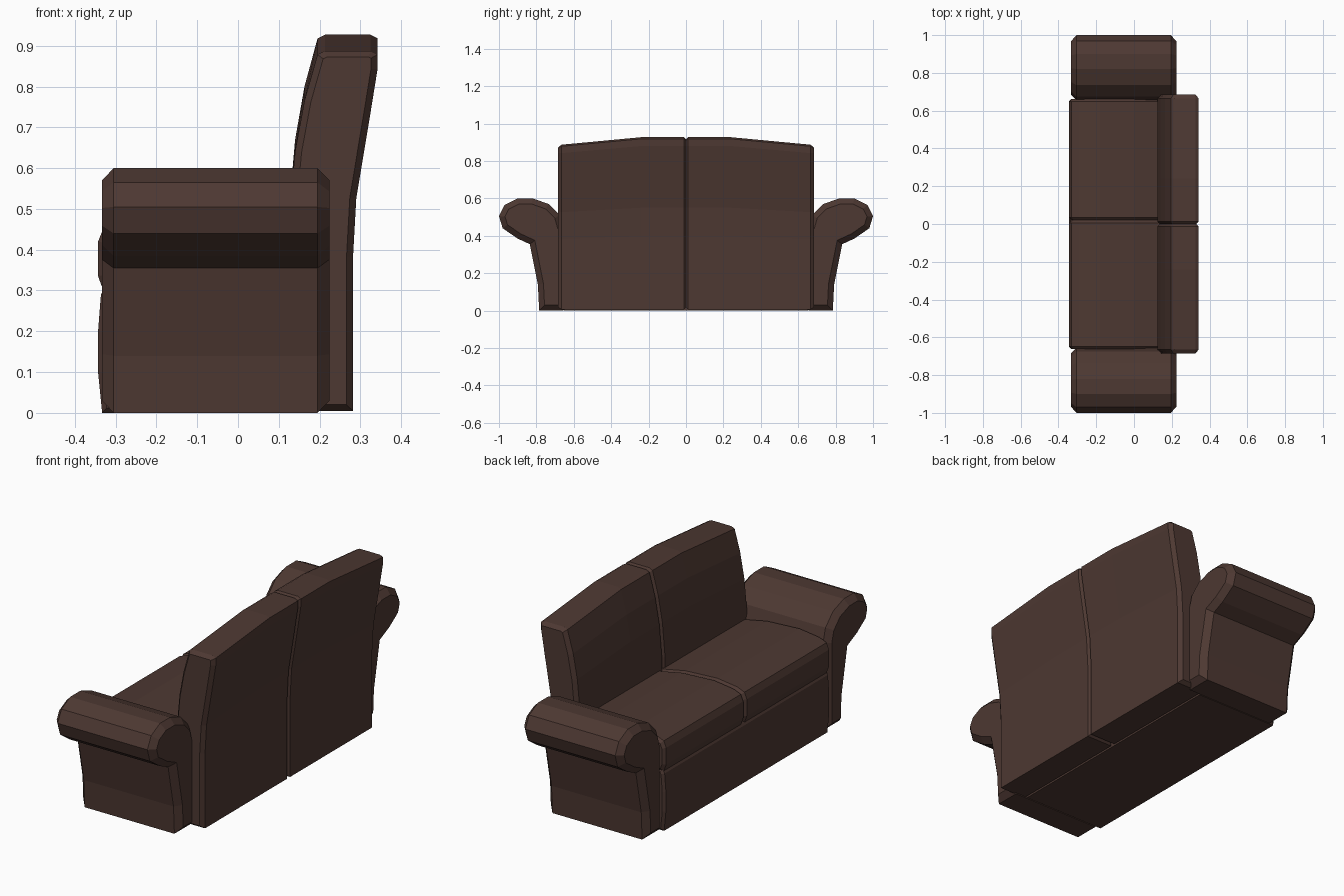
import bpy, bmesh
from mathutils import Vector

if "Cube" in bpy.data.objects:
    bpy.data.objects.remove(bpy.data.objects["Cube"])

leather = bpy.data.materials.new("brown_leather")
leather.diffuse_color = (0.075, 0.040, 0.032, 1)
leather.use_nodes = True
leather.node_tree.nodes["Principled BSDF"].inputs["Base Color"].default_value = leather.diffuse_color


def inset(profile, d):
    """Offset a closed 2D profile inwards with mitred corners."""
    pts = [Vector(p) for p in profile]
    n = len(pts)
    area = sum(pts[i - 1].x * pts[i].y - pts[i].x * pts[i - 1].y for i in range(n))
    side = 1 if area > 0 else -1
    out = []
    for i, p in enumerate(pts):
        a = (p - pts[i - 1]).normalized()
        b = (pts[(i + 1) % n] - p).normalized()
        na, nb = Vector((-a.y, a.x)) * side, Vector((-b.y, b.x)) * side
        out.append(p + (na + nb) * d / max(1 + na.dot(nb), 0.3))
    return out


def loft(name, profile, stations, axis, mirror=False):
    """Sweep a profile along x or y; stations are (position, inset, height scale)."""
    bm = bmesh.new()
    rings = []
    for pos, d, h in stations:
        ring = []
        for u, v in inset(profile, d):
            co = (pos, u, v * h) if axis == 'x' else (u, pos, v * h)
            ring.append(bm.verts.new(co))
        rings.append(ring)
    for r0, r1 in zip(rings, rings[1:]):
        for i in range(len(r0)):
            bm.faces.new((r0[i - 1], r0[i], r1[i], r1[i - 1]))
    bm.faces.new(rings[0])
    bm.faces.new(rings[-1])
    bmesh.ops.recalc_face_normals(bm, faces=bm.faces)
    mesh = bpy.data.meshes.new(name)
    bm.to_mesh(mesh)
    bm.free()
    mesh.materials.append(leather)
    obj = bpy.data.objects.new(name, mesh)
    bpy.context.collection.objects.link(obj)
    if mirror:
        obj.modifiers.new("mirror", 'MIRROR').use_axis = (False, True, False)
    return obj


# Rolled arms: profile in y-z, chamfered front and back
arm = [(0.655, 0), (0.785, 0), (0.792, 0.14), (0.835, 0.355), (0.90, 0.385),
       (0.98, 0.44), (1.0, 0.505), (0.97, 0.565), (0.90, 0.60), (0.82, 0.60),
       (0.735, 0.57), (0.675, 0.51), (0.655, 0.44)]
loft("arms", arm,
     [(-0.333, 0.03, 1), (-0.305, 0, 1), (0.195, 0, 1), (0.224, 0.03, 1)],
     'x', mirror=True)

# Backrest halves: raked profile in x-z, top sloping down towards the arms
back = [(0.135, 0.005), (0.282, 0.005), (0.282, 0.40), (0.290, 0.55),
        (0.325, 0.77), (0.342, 0.88), (0.342, 0.918), (0.325, 0.927),
        (0.213, 0.927), (0.195, 0.918), (0.163, 0.80), (0.140, 0.67),
        (0.125, 0.50)]
loft("backrest", back,
     [(0.0, 0.012, 1), (0.012, 0, 1), (0.24, 0, 1), (0.665, 0, 0.957),
      (0.685, 0.016, 0.957)], 'y', mirror=True)

# Base with a gently bulged front
base = [(-0.333, 0), (0.13, 0), (0.13, 0.31), (-0.325, 0.31), (-0.336, 0.29),
        (-0.343, 0.20), (-0.343, 0.10)]
loft("base", base,
     [(-0.662, 0.012, 1), (-0.650, 0, 1), (0.650, 0, 1), (0.662, 0.012, 1)], 'y')

# Two domed seat cushions
cushion = [(-0.330, 0.30), (0.16, 0.30), (0.16, 0.44), (0.0, 0.472),
           (-0.18, 0.482), (-0.29, 0.468), (-0.33, 0.452), (-0.343, 0.42),
           (-0.343, 0.335)]
for name, y0, y1 in (("seat_cushion_right", -0.662, 0.02),
                     ("seat_cushion_left", 0.02, 0.662)):
    loft(name, cushion,
         [(y0, 0.014, 1), (y0 + 0.014, 0, 1), (y1 - 0.014, 0, 1), (y1, 0.014, 1)],
         'y')
